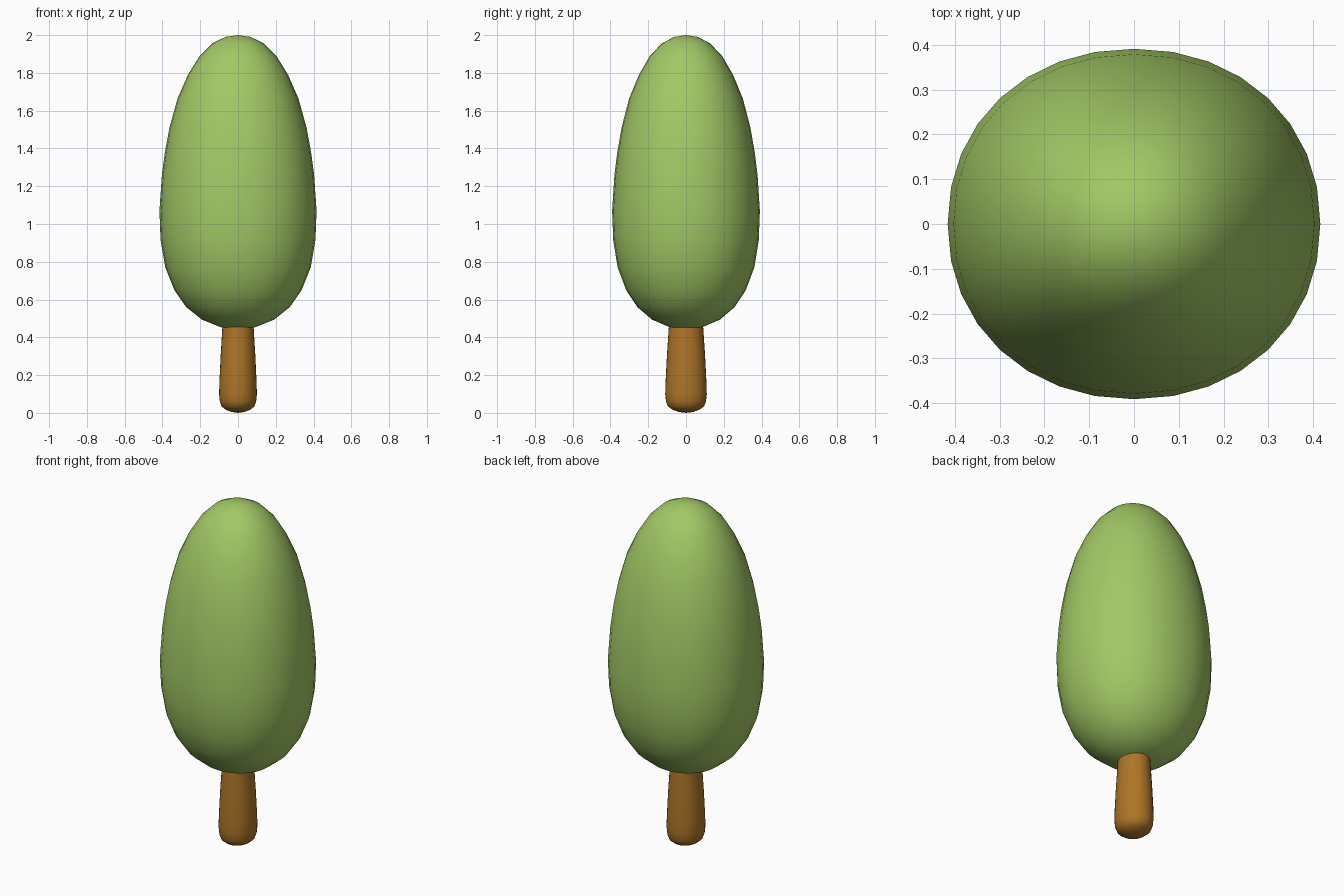
import bpy, bmesh
from math import sin, cos, pi, copysign

if "Cube" in bpy.data.objects:
    bpy.data.objects.remove(bpy.data.objects["Cube"])


def lathe(name, profile, sides, color, y_scale, power=2.0):
    """Spin a (radius, z) profile whose ends lie on the axis, with a soft-square section."""
    def p(v):
        return copysign(abs(v) ** (2 / power), v)
    bm = bmesh.new()
    rings = []
    for r, z in profile:
        if r == 0:
            rings.append([bm.verts.new((0, 0, z))] * sides)
        else:
            angles = [2 * pi * i / sides for i in range(sides)]
            rings.append([bm.verts.new((r * p(cos(a)), r * y_scale * p(sin(a)), z))
                          for a in angles])
    for lo, hi in zip(rings, rings[1:]):
        for i in range(sides):
            j = (i + 1) % sides
            corners = dict.fromkeys((lo[i], lo[j], hi[j], hi[i]))
            bm.faces.new(list(corners)).smooth = True
    bmesh.ops.recalc_face_normals(bm, faces=bm.faces)
    mesh = bpy.data.meshes.new(name)
    bm.to_mesh(mesh)
    bm.free()
    mat = bpy.data.materials.new(name + "_color")
    mat.diffuse_color = color
    mat.use_nodes = True
    mat.node_tree.nodes["Principled BSDF"].inputs["Base Color"].default_value = mat.diffuse_color
    mesh.materials.append(mat)
    obj = bpy.data.objects.new(name, mesh)
    bpy.context.collection.objects.link(obj)
    return obj


# Egg-shaped foliage, slightly narrower in depth
lathe("foliage", [
    (0, 0.445), (0.09, 0.453), (0.19, 0.493), (0.274, 0.56), (0.337, 0.65),
    (0.385, 0.77), (0.41, 0.915), (0.416, 1.07), (0.403, 1.26), (0.387, 1.38),
    (0.363, 1.51), (0.32, 1.665), (0.265, 1.79), (0.203, 1.89), (0.135, 1.957),
    (0.065, 1.991), (0, 2.0)],
    32, (0.36, 0.58, 0.13, 1), 0.94, 2.1)

# Tapered trunk with a rounded foot
lathe("trunk", [
    (0, 0.0), (0.035, 0.005), (0.067, 0.018), (0.087, 0.035), (0.096, 0.06),
    (0.1, 0.1), (0.098, 0.17), (0.092, 0.3), (0.083, 0.45), (0.08, 0.52),
    (0, 0.54)],
    32, (0.42, 0.18, 0.02, 1), 1.1)
